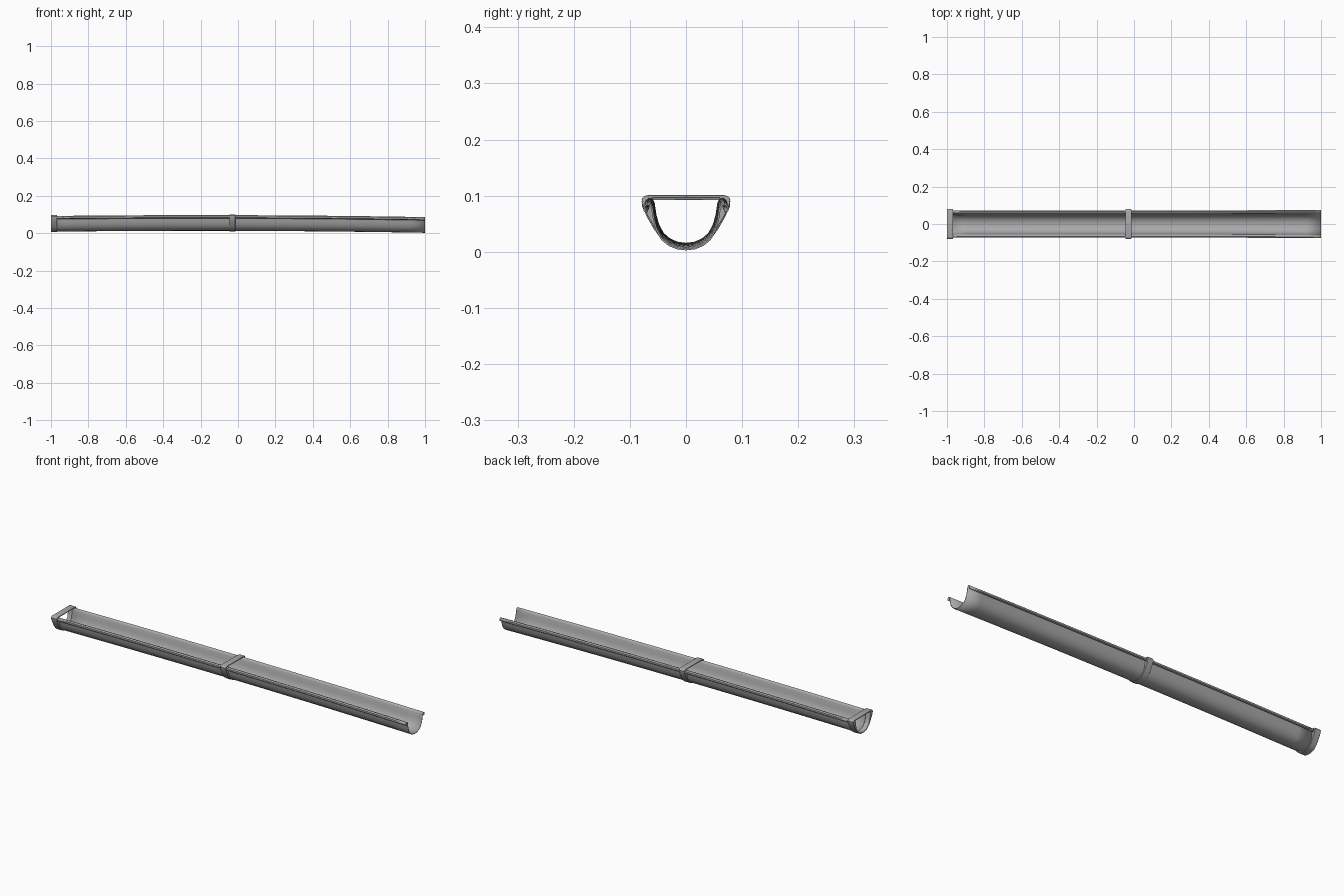
import bpy, bmesh, math

cube = bpy.data.objects.get("Cube")
if cube:
    bpy.data.objects.remove(cube)

grey = bpy.data.materials.new("zinc grey")
grey.use_nodes = True
grey.diffuse_color = (0.4, 0.4, 0.4, 1)
grey.node_tree.nodes["Principled BSDF"].inputs["Base Color"].default_value = (0.4, 0.4, 0.4, 1)


def bow(x):
    """Height of the gently arched run at x."""
    return 0.0105 * (1 - ((x + 0.2) / 1.2) ** 2)


def widen(x):
    """The run spreads slightly towards its open end."""
    return 0.97 + 0.05 * max(0, x) ** 2


def mirrored(half):
    """Half profile starting on the centre line, mirrored into a full one."""
    return [(-y, z) for y, z in reversed(half[1:])] + half


def add_object(name, bm, angle):
    bmesh.ops.recalc_face_normals(bm, faces=bm.faces)
    mesh = bpy.data.meshes.new(name)
    bm.to_mesh(mesh)
    bm.free()
    mesh.materials.append(grey)
    obj = bpy.data.objects.new(name, mesh)
    bpy.context.collection.objects.link(obj)
    bpy.ops.object.select_all(action='DESELECT')
    obj.select_set(True)
    bpy.context.view_layer.objects.active = obj
    bpy.ops.object.shade_smooth_by_angle(angle=math.radians(angle))
    return obj


# Gutter trough: round bottom, leaning walls, rims rolled outwards
trough = [(0, 0.004), (0.016, 0.006), (0.030, 0.012), (0.042, 0.022),
          (0.051, 0.038), (0.056, 0.056), (0.059, 0.076), (0.062, 0.083),
          (0.068, 0.085), (0.073, 0.081), (0.073, 0.074), (0.068, 0.070)]


def build_gutter(start, end, steps):
    bm = bmesh.new()
    rows = []
    for i in range(steps + 1):
        x = start + (end - start) * i / steps
        rows.append([bm.verts.new((x, y * widen(x), z + bow(x)))
                     for y, z in mirrored(trough)])
    for a, b in zip(rows, rows[1:]):
        for j in range(len(a) - 1):
            bm.faces.new((a[j], a[j + 1], b[j + 1], b[j]))
    obj = add_object("gutter", bm, 50)
    sheet = obj.modifiers.new("sheet thickness", 'SOLIDIFY')
    sheet.thickness = 0.003
    sheet.offset = 0


build_gutter(-0.975, 1.0, 24)

# Brackets: closed band under the trough, lugs over the rims, strap on top
outer = [(0, 0), (0.018, 0.002), (0.034, 0.009), (0.047, 0.020),
         (0.057, 0.034), (0.068, 0.053), (0.078, 0.074), (0.079, 0.084),
         (0.075, 0.089), (0.066, 0.091), (0, 0.091)]
inner = [(0, 0.005), (0.016, 0.007), (0.030, 0.013), (0.042, 0.023),
         (0.051, 0.038), (0.055, 0.056), (0.058, 0.072), (0.060, 0.080),
         (0.061, 0.084), (0.060, 0.086), (0, 0.086)]


def build_bracket(name, x0, x1):
    bm = bmesh.new()
    lift = bow((x0 + x1) / 2)

    def loop(half, x):
        return [bm.verts.new((x, y, z + lift)) for y, z in mirrored(half)[1:]]

    rings = [loop(outer, x0), loop(outer, x1), loop(inner, x1), loop(inner, x0)]
    n = len(rings[0])
    for k in range(4):
        a, b = rings[k], rings[(k + 1) % 4]
        for j in range(n):
            m = (j + 1) % n
            bm.faces.new((a[j], a[m], b[m], b[j]))
    obj = add_object(name, bm, 40)
    edge = obj.modifiers.new("soft edges", 'BEVEL')
    edge.width = 0.0015
    edge.segments = 2
    edge.limit_method = 'ANGLE'
    edge.angle_limit = math.radians(50)


build_bracket("end_bracket", -1.0, -0.967)
build_bracket("middle_bracket", -0.046, -0.014)
